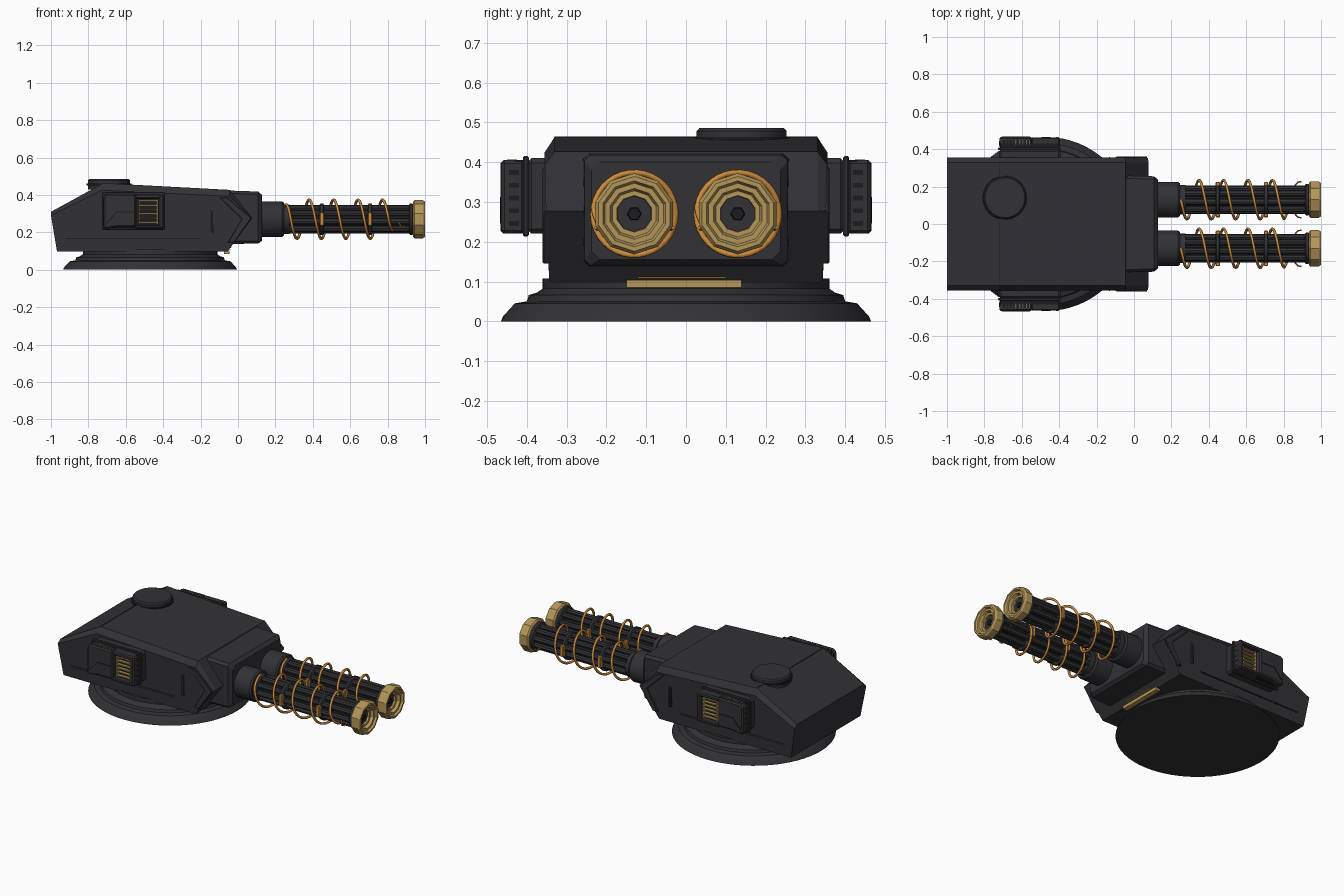
import bpy, bmesh
from math import sin, cos, pi
from mathutils import Vector

if "Cube" in bpy.data.objects:
    bpy.data.objects.remove(bpy.data.objects["Cube"], do_unlink=True)


def material(name, rgb):
    m = bpy.data.materials.new(name)
    m.use_nodes = True
    m.diffuse_color = (*rgb, 1)
    bsdf = m.node_tree.nodes["Principled BSDF"]
    bsdf.inputs["Base Color"].default_value = (*rgb, 1)
    bsdf.inputs["Roughness"].default_value = 0.6
    return m


ARMOUR = material("dark armour grey", (0.032, 0.032, 0.037))
RECESS = material("near black", (0.012, 0.012, 0.014))
GOLD = material("brass gold", (0.46, 0.31, 0.1))
COPPER = material("copper orange", (0.6, 0.26, 0.045))


def finish(name, bm, mat, bevel=0, smooth=False):
    bmesh.ops.recalc_face_normals(bm, faces=bm.faces)
    mesh = bpy.data.meshes.new(name)
    bm.to_mesh(mesh)
    bm.free()
    mesh.materials.append(mat)
    ob = bpy.data.objects.new(name, mesh)
    bpy.context.scene.collection.objects.link(ob)
    if bevel:
        mod = ob.modifiers.new("edge", 'BEVEL')
        mod.width = bevel
        mod.segments = 1
    if smooth:
        bpy.ops.object.select_all(action='DESELECT')
        ob.select_set(True)
        bpy.context.view_layer.objects.active = ob
        bpy.ops.object.shade_smooth_by_angle(angle=0.6)
    return ob


def loft(name, sections, mat, bevel=0):
    """Skin a row of equal-sized closed sections and cap both ends."""
    bm = bmesh.new()
    rows = [[bm.verts.new(p) for p in s] for s in sections]
    n = len(rows[0])
    for a, b in zip(rows, rows[1:]):
        for i in range(n):
            j = (i + 1) % n
            bm.faces.new((a[i], a[j], b[j], b[i]))
    bm.faces.new(rows[0])
    bm.faces.new(rows[-1][::-1])
    return finish(name, bm, mat, bevel)


def prism(name, outline, y0, y1, mat, bevel=0):
    return loft(name, [[(x, y, z) for x, z in outline] for y in (y0, y1)], mat, bevel)


def box(name, xs, ys, zs, mat, bevel=0):
    x0, x1 = xs
    z0, z1 = zs
    return prism(name, [(x0, z0), (x1, z0), (x1, z1), (x0, z1)], *sorted(ys), mat, bevel)


def lathe(name, profile, centre, axis, sides, mat, smooth=True, turn=0):
    """Spin (distance, radius) points around a line along x or z."""
    bm = bmesh.new()
    rows = []
    for d, r in profile:
        row = []
        for i in range(sides):
            t = 2 * pi * i / sides + turn
            off = (d, r * cos(t), r * sin(t)) if axis == 'x' else (r * cos(t), r * sin(t), d)
            row.append(bm.verts.new(Vector(centre) + Vector(off)))
        rows.append(row)
    for a, b in zip(rows, rows[1:]):
        for i in range(sides):
            j = (i + 1) % sides
            bm.faces.new((a[i], a[j], b[j], b[i]))
    bm.faces.new(rows[0])
    bm.faces.new(rows[-1])
    return finish(name, bm, mat, 0, smooth)


def wire(name, points, radius, mat):
    cu = bpy.data.curves.new(name, 'CURVE')
    cu.dimensions = '3D'
    cu.bevel_depth = radius
    cu.bevel_resolution = 1
    cu.use_fill_caps = True
    sp = cu.splines.new('POLY')
    sp.points.add(len(points) - 1)
    for p, q in zip(sp.points, points):
        p.co = (*q, 1)
    cu.materials.append(mat)
    ob = bpy.data.objects.new(name, cu)
    bpy.context.scene.collection.objects.link(ob)


# Round turntable base
lathe("turntable", [(0, .465), (.012, .46), (.045, .43), (.05, .4), (.066, .395), (.072, .375),
                    (.082, .36), (.107, .36)], (-.47, 0, 0), 'z', 64, ARMOUR)

# Hull: side outline, with a narrower full-height crown inside it
shoulder = [(-1, .29, .355), (-.73, .425, .355), (-.045, .393, .355),
            (.075, .277, .352), (-.055, .098, .343), (-.968, .098, .343)]
crown = [(-1, .31, .33), (-.72, .463, .33), (-.045, .427, .33),
         (.077, .277, .33), (-.055, .098, .33), (-.968, .098, .33)]
loft("hull", [[(x, s * y, z) for x, z, y in sec]
              for s, sec in ((-1, shoulder), (-1, crown), (1, crown), (1, shoulder))], ARMOUR)

# Front mantlet with a tapered nose
loft("mantlet", [[(x, -w + c, z0), (x, w - c, z0), (x, w, z0 + c), (x, w, z1 - c),
                  (x, w - c, z1), (x, -w + c, z1), (x, -w, z1 - c), (x, -w, z0 + c)]
                 for x, w, z0, z1, c in ((-.1, .26, .137, .425, .015), (.108, .255, .14, .418, .015),
                                         (.128, .237, .155, .4, .02))], ARMOUR)

# Brass chin grille under the nose
box("chin_strip", (-.075, -.045), (-.15, .14), (.085, .104), GOLD)
for i in range(2):
    box("chin_slat", (-.06, -.04 + i * .006), (-.12, .1), (.108 + i * .007, .111 + i * .007), GOLD)

# Roof hatch
lathe("hatch", [(.43, .113), (.478, .113), (.486, .106)], (-.69, .14, 0), 'z', 40, ARMOUR)
lathe("hatch_seam", [(.45, .12), (.4615, .12)], (-.69, .14, 0), 'z', 40, RECESS)
box("roof_seam", (-.722, -.718), (-.33, .33), (.455, .4645), RECESS)

for s, side in ((-1, "right"), (1, "left")):
    # Chevron cheek plate
    prism(side + "_cheek_plate", [(-.055, .385), (.072, .277), (-.02, .145), (-.055, .145),
                                  (.02, .272), (-.1, .387)], s * .33, s * .36, ARMOUR, .003)
    # Panel grooves
    box(side + "_long_groove", (-.92, -.2), (s * .33, s * .3485), (.163, .169), RECESS)
    box(side + "_long_rib", (-.92, -.2), (s * .33, s * .351), (.169, .175), ARMOUR)
    box(side + "_slot", (-.146, -.134), (s * .33, s * .3555), (.2, .32), RECESS)
    box(side + "_slot_rib", (-.134, -.128), (s * .33, s * .358), (.195, .325), ARMOUR)

    # Side equipment pod
    box(side + "_pod_base", (-.722, -.392), (s * .33, s * .4), (.22, .41), ARMOUR, .012)
    box(side + "_pod_flange", (-.726, -.39), (s * .395, s * .41), (.213, .416), ARMOUR, .004)
    box(side + "_pod_core", (-.715, -.4), (s * .4, s * .43), (.222, .405), RECESS)
    prism(side + "_pod_cover", [(-.72, .22), (-.7, .22), (-.645, .228), (-.545, .228), (-.545, .405),
                                (-.705, .405), (-.72, .39)], s * .405, s * .466, ARMOUR, .008)
    prism(side + "_pod_panel_line", [(-.705, .25), (-.65, .312), (-.555, .312), (-.555, .306),
                                     (-.647, .306), (-.7, .246)], s * .46, s * .468, RECESS)
    box(side + "_pod_post", (-.425, -.396), (s * .405, s * .464), (.22, .405), ARMOUR, .008)
    box(side + "_pod_header", (-.55, -.41), (s * .405, s * .462), (.38, .405), ARMOUR, .006)
    box(side + "_pod_sill", (-.55, -.41), (s * .405, s * .462), (.22, .238), ARMOUR, .005)
    # Brass grille inside the pod
    for i in range(6):
        z = .25 + i * .023
        box(side + "_grille_slat", (-.525, -.435), (s * .425, s * .447), (z, z + .007), GOLD)
    for x in (-.53, -.435):
        box(side + "_grille_rail", (x, x + .006), (s * .425, s * .45), (.242, .376), GOLD)
    # Vent slits on the pod's top and ends
    for i in range(8):
        x = -.7 + i * .019
        box(side + "_top_slit", (x, x + .009), (s * .425, s * .45), (.4, .4065), RECESS)
        box(side + "_top_slit_trim", (x + .009, x + .011), (s * .425, s * .45), (.4, .4068), GOLD)
    for i in range(5):
        z = .24 + i * .032
        for x in (-.721, -.399):
            box(side + "_end_slit", (x, x + .004), (s * .42, s * .445), (z, z + .012), RECESS)

    # Gun: sleeve, core and rod cluster
    gun = (0, s * .13, .27)
    lathe(side + "_sleeve", [(.1, .095), (.235, .095), (.245, .088), (.245, .078), (.275, .078)],
          gun, 'x', 28, ARMOUR)
    lathe(side + "_gun_core", [(.25, .05), (.95, .05)], gun, 'x', 16, RECESS)
    for i in range(8):
        t = 2 * pi * i / 8 + .2
        lathe(side + "_gun_rod", [(.25, .017), (.94, .017)],
              (0, gun[1] + .06 * cos(t), gun[2] + .06 * sin(t)), 'x', 8, ARMOUR)
    for x in (.437, .695, .915):
        lathe(side + "_clamp", [(x, .078), (x + .004, .084), (x + .018, .084), (x + .022, .078)],
              gun, 'x', 20, ARMOUR)
    # Copper terminals on the clamps
    for x in (.437, .695):
        for k in (-1, 1):
            y = gun[1] + k * .082
            box(side + "_terminal", (x, x + .022), (y - .012, y + .012), (.235, .305), COPPER, .003)

    # Copper coil with ends bent toward the rods
    coil = []
    steps, turns = 150, 4.4
    for i in range(steps + 1):
        f = i / steps
        t = 2 * pi * turns * f
        r = .104 - .03 * max(0, 1 - min(f, 1 - f) * 25)
        coil.append((.25 + .575 * f, gun[1] - r * sin(t), gun[2] + r * cos(t)))
    wire(side + "_coil", coil, .0075, COPPER)
    # Loose lead near the muzzle
    for k in (-1, 1):
        y = gun[1] + k * .075
        wire(side + "_lead", [(.86, y, .25), (.875, y + k * .018, .23), (.895, y + k * .022, .235)],
             .004, COPPER)

    # Faceted brass muzzle with stepped bore
    lathe(side + "_muzzle", [(.935, .05), (.935, .093), (.943, .102), (.988, .102), (1, .094),
                             (1, .083), (.988, .077), (.988, .064), (.97, .058), (.97, .046),
                             (.95, .044)], gun, 'x', 10, GOLD, False, pi / 10)
    lathe(side + "_bore", [(.94, .046), (.957, .046)], gun, 'x', 10, ARMOUR, False, pi / 10)
    lathe(side + "_bore_pin", [(.95, .02), (.968, .016)], gun, 'x', 6, RECESS, False)
